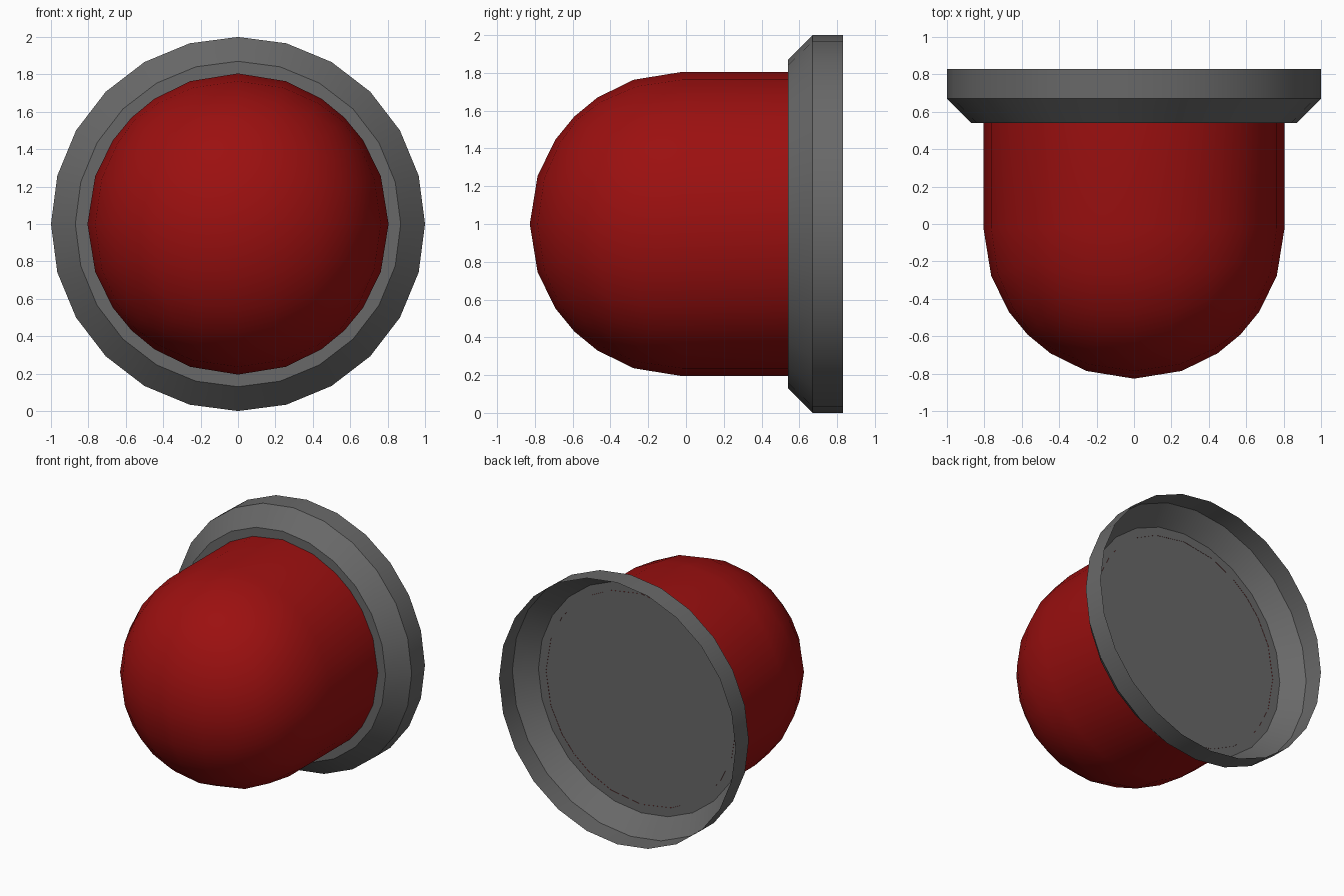
import bpy, bmesh, math
from mathutils import Vector

if "Cube" in bpy.data.objects:
    bpy.data.objects.remove(bpy.data.objects["Cube"])

CENTRE_Z = 1.0


def material(name, rgb):
    m = bpy.data.materials.new(name)
    m.diffuse_color = (*rgb, 1.0)
    m.use_nodes = True
    m.node_tree.nodes["Principled BSDF"].inputs["Base Color"].default_value = m.diffuse_color
    return m


def finish(bm, name, mat):
    """Turn a bmesh into a smooth-by-angle object."""
    me = bpy.data.meshes.new(name)
    bm.to_mesh(me)
    bm.free()
    me.materials.append(mat)
    ob = bpy.data.objects.new(name, me)
    ob.location.z = CENTRE_Z
    bpy.context.collection.objects.link(ob)
    bpy.ops.object.select_all(action='DESELECT')
    ob.select_set(True)
    bpy.context.view_layer.objects.active = ob
    bpy.ops.object.shade_smooth_by_angle(angle=math.radians(30))
    return ob


red = material("deep red", (0.33, 0.005, 0.005))
grey = material("dark grey", (0.14, 0.14, 0.14))

# Lens: front half of a spherified cube, its rim extruded back as a tube
R, DOME_Y, BACK_Y = 0.805, -0.022, 0.542
bm = bmesh.new()
bmesh.ops.create_cube(bm, size=2)
bmesh.ops.subdivide_edges(bm, edges=bm.edges[:], cuts=5, use_grid_fill=True)
bmesh.ops.delete(bm, geom=[v for v in bm.verts if v.co.y > 0.01], context='VERTS')
for v in bm.verts:
    v.co = v.co.normalized() * R + Vector((0, DOME_Y, 0))
rim = [e for e in bm.edges if e.is_boundary]
tube = bmesh.ops.extrude_edge_only(bm, edges=rim)
for v in tube["geom"]:
    if isinstance(v, bmesh.types.BMVert):
        v.co.y = BACK_Y
bmesh.ops.recalc_face_normals(bm, faces=bm.faces[:])
# open shell: make sure the normals face outwards
front = min(bm.faces, key=lambda f: f.calc_center_median().y)
if front.normal.y > 0:
    bmesh.ops.reverse_faces(bm, faces=bm.faces[:])
finish(bm, "lens", red)

# Mounting base: flat disc, bevel and straight band, open at the back
SIDES = 24
bm = bmesh.new()
rings = []
for r, y in [(0.87, 0.54), (1.0, 0.67), (1.0, 0.83)]:
    rings.append([bm.verts.new((r * math.cos(a), y, r * math.sin(a)))
                  for a in (math.tau * i / SIDES for i in range(SIDES))])
bm.faces.new(rings[0])
for a, b in zip(rings, rings[1:]):
    for i in range(SIDES):
        j = (i + 1) % SIDES
        bm.faces.new((a[i], b[i], b[j], a[j]))
bm.normal_update()
bmesh.ops.recalc_face_normals(bm, faces=bm.faces[:])
bm.faces.ensure_lookup_table()
if bm.faces[0].normal.y > 0:
    bmesh.ops.reverse_faces(bm, faces=bm.faces[:])
finish(bm, "mounting_base", grey)
